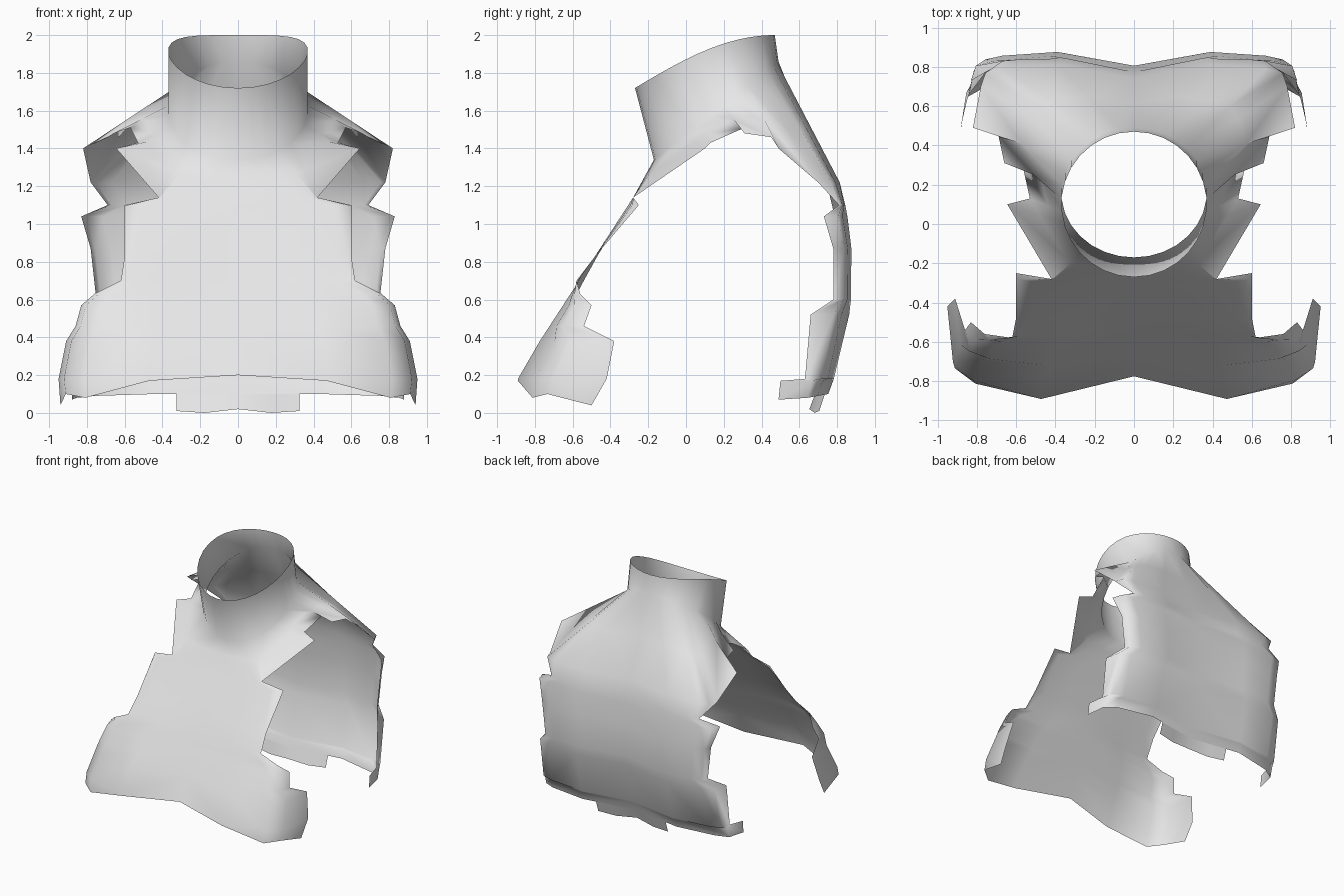
import bpy
import bmesh
from math import sin, cos, pi
from mathutils import Vector

cube = bpy.data.objects.get("Cube")
if cube:
    bpy.data.objects.remove(cube, do_unlink=True)

colour = (0.8, 0.8, 0.8, 1)
cloth = bpy.data.materials.new("light_grey_cloth")
cloth.use_nodes = True
cloth.diffuse_color = colour
cloth.node_tree.nodes["Principled BSDF"].inputs["Base Color"].default_value = colour

bm = bmesh.new()


def loft(rows):
    """Skin a patch through rows of equal length."""
    grid = [[bm.verts.new(point) for point in row] for row in rows]
    for upper, lower in zip(grid, grid[1:]):
        for i in range(len(upper) - 1):
            bm.faces.new((upper[i], upper[i + 1], lower[i + 1], lower[i]))


def front_depth(z):
    return max(-0.28 - 0.65 * (1.14 - z), -0.89)


def front_hollow(z):
    return 0.13 * (1.14 - z) ** 2


def back_depth(z):
    return 0.88 - 0.3 * (z - 0.75) ** 2


def back_hollow(z):
    return -0.07


def panel_rows(edge, depth, hollow, hem_heights):
    """Rows from the centre line to each edge point, wrapping round the side."""
    spread = [0, 0.5, 0.86, 0.97]
    wrap = [0, 0, 0.2, 0.4]
    rows = []
    for edge_x, edge_y, edge_z in edge:
        row = []
        for share, pull, hem in zip(spread, wrap, hem_heights):
            z = max(edge_z, hem)
            y = depth(z) + pull * (edge_y - depth(z))
            if share == 0:
                y += hollow(z)
            row.append(Vector((share * edge_x, y, z)))
        row.append(Vector((edge_x, edge_y, edge_z)))
        rows.append(row)
    return rows


# Front panel with its ragged armhole edge
front_edge = [(0.42, -0.28, 1.14), (0.6, -0.25, 1.1), (0.6, -0.48, 0.83),
              (0.62, -0.58, 0.7), (0.76, -0.56, 0.63), (0.83, -0.5, 0.57),
              (0.86, -0.54, 0.46), (0.91, -0.38, 0.38), (0.95, -0.42, 0.18),
              (0.94, -0.5, 0.04)]
front_rows = panel_rows(front_edge, front_depth, front_hollow, [0.2, 0.17, 0.08, 0.1])
loft(front_rows)

# Back panel with its ragged armhole edge
back_edge = [(0.78, 0.7, 1.22), (0.69, 0.81, 1.1), (0.83, 0.73, 1.04),
             (0.78, 0.78, 0.87), (0.75, 0.78, 0.6), (0.84, 0.66, 0.52),
             (0.85, 0.63, 0.18), (0.88, 0.5, 0.17), (0.88, 0.49, 0.07)]
back_rows = panel_rows(back_edge, back_depth, back_hollow, [0.1, 0.1, 0.09, 0.08])
loft(back_rows)

# Tab hanging below the back hem
hem = back_rows[-1]
tab_top = [hem[0].lerp(hem[1], share) for share in (0, 0.4, 0.74)]
tab_drops = [0.08, 0.1, 0.09]
loft([tab_top, [p - Vector((0, 0.03, drop)) for p, drop in zip(tab_top, tab_drops)]])

# Yoke: from the panels and the shoulder edge up to the neck
shoulder = [Vector(p) for p in [(0.645, 0.1, 1.4), (0.53, 0.13, 1.43), (0.57, 0.31, 1.51),
                                (0.66, 0.31, 1.48), (0.69, 0.45, 1.46), (0.82, 0.49, 1.4)]]
yoke = front_rows[0] + shoulder + back_rows[0][::-1]

# Neck and collar rim: half ellipses rising to the back
neck, rim = [], []
for i in range(len(yoke)):
    a = pi * i / (len(yoke) - 1)
    rise = sin(pi * (1 - cos(a)) / 4)
    neck.append(Vector((0.37 * sin(a), 0.16 - 0.33 * cos(a), 1.6 - 0.26 * cos(a))))
    rim.append(Vector((0.37 * sin(a), 0.1 - 0.37 * cos(a), 1.72 + 0.28 * rise)))
loft([rim, neck, [n.lerp(y, 0.5) for n, y in zip(neck, yoke)], yoke])

# Weld the patches and turn the faces outward
bmesh.ops.remove_doubles(bm, verts=bm.verts, dist=0.001)
bmesh.ops.recalc_face_normals(bm, faces=bm.faces)
middle = Vector((0, 0, 0.9))
if sum(f.normal.dot(f.calc_center_median() - middle) for f in bm.faces) < 0:
    bmesh.ops.reverse_faces(bm, faces=bm.faces)
for face in bm.faces:
    face.smooth = True

mesh = bpy.data.meshes.new("torso_garment")
bm.to_mesh(mesh)
bm.free()
mesh.materials.append(cloth)
garment = bpy.data.objects.new("torso_garment", mesh)
bpy.context.collection.objects.link(garment)

# Mirror the half onto the other side
mirror = garment.modifiers.new("mirror_sides", 'MIRROR')
mirror.use_axis[0] = True
mirror.merge_threshold = 0.001
